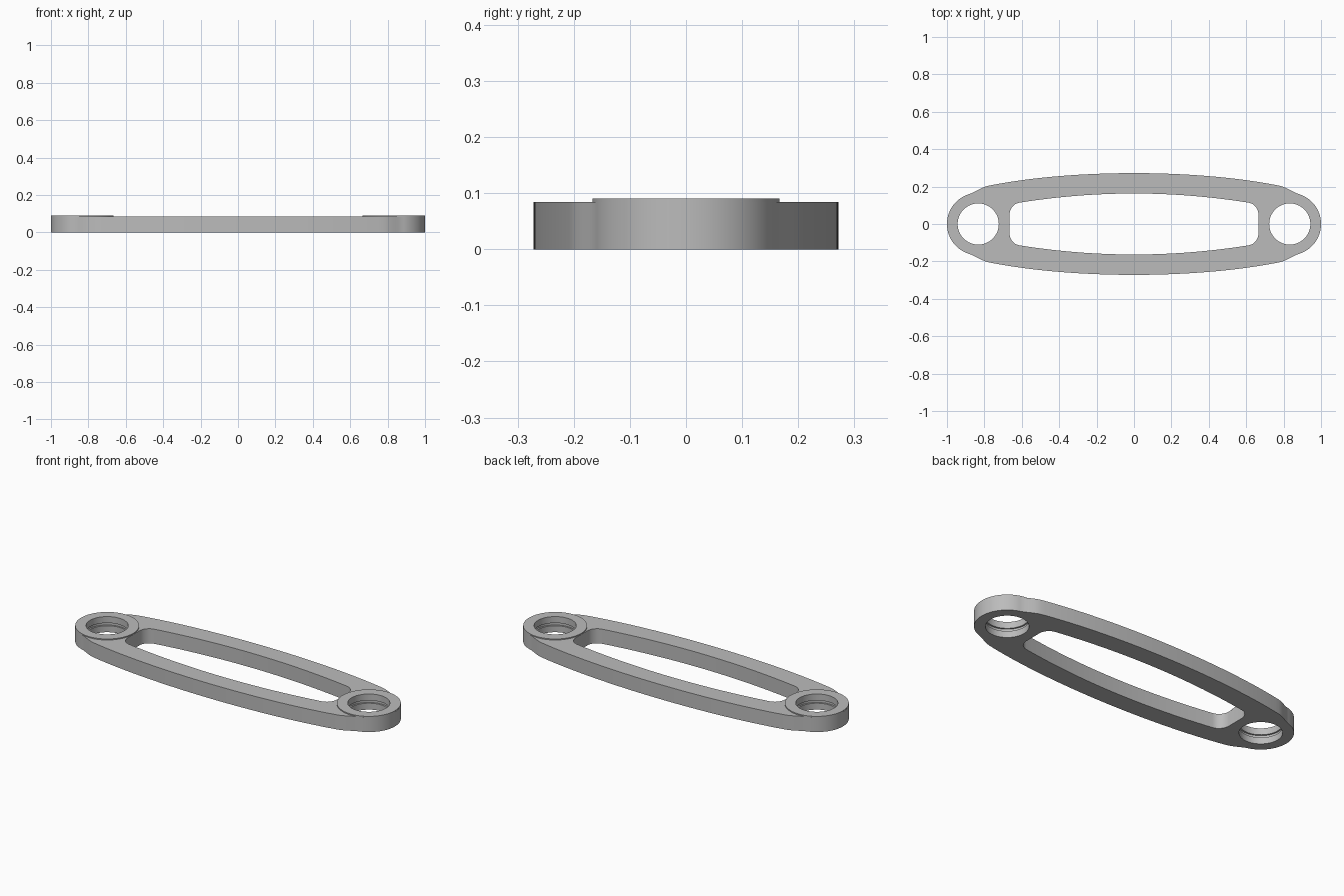
import bpy, bmesh, math

cube = bpy.data.objects.get("Cube")
if cube:
    bpy.data.objects.remove(cube, do_unlink=True)

PLATE_H, BOSS_H = 0.084, 0.09
END_X, END_R, HOLE_R, GROOVE_R = 0.833, 0.167, 0.11, 0.119

grey = bpy.data.materials.new("plain grey")
grey.use_nodes = True
colour = (0.5, 0.5, 0.5, 1)
grey.diffuse_color = colour
grey.node_tree.nodes["Principled BSDF"].inputs["Base Color"].default_value = colour


def prism(name, outline, z0, z1):
    """Extrude a closed outline between two heights."""
    bm = bmesh.new()
    base = bm.faces.new([bm.verts.new((x, y, z0)) for x, y in outline])
    top = bmesh.ops.extrude_face_region(bm, geom=[base])["geom"]
    verts = [v for v in top if isinstance(v, bmesh.types.BMVert)]
    bmesh.ops.translate(bm, verts=verts, vec=(0, 0, z1 - z0))
    bmesh.ops.recalc_face_normals(bm, faces=bm.faces)
    mesh = bpy.data.meshes.new(name)
    bm.to_mesh(mesh)
    bm.free()
    mesh.materials.append(grey)
    obj = bpy.data.objects.new(name, mesh)
    bpy.context.collection.objects.link(obj)
    return obj


def arc(cx, cy, r, start, end, n):
    angles = [math.radians(start + (end - start) * i / n) for i in range(n + 1)]
    return [(cx + r * math.cos(a), cy + r * math.sin(a)) for a in angles]


def circle(cx, r):
    return arc(cx, 0, r, 0, 360, 96)[:-1]


def four_way(quarter):
    """Mirror a quarter outline, running from the +x axis to the +y axis."""
    half = quarter + [(-x, y) for x, y in quarter[-2::-1]]
    return half + [(x, -y) for x, y in half[-2:0:-1]]


def blend(p0, p1, p2, p3, n):
    """Cubic transition between two tangent directions."""
    out = []
    for i in range(1, n):
        t = i / n
        w = ((1 - t) ** 3, 3 * t * (1 - t) ** 2, 3 * t * t * (1 - t), t ** 3)
        out.append(tuple(sum(k * p[a] for k, p in zip(w, (p0, p1, p2, p3)))
                         for a in (0, 1)))
    return out


def combine(target, tool, operation):
    mod = target.modifiers.new(operation.lower(), "BOOLEAN")
    mod.operation, mod.object, mod.solver = operation, tool, "EXACT"
    bpy.context.view_layer.objects.active = target
    bpy.ops.object.modifier_apply(modifier=mod.name)
    bpy.data.objects.remove(tool, do_unlink=True)


# Outer outline: round end, slight neck, long shallow bow
def bow(x):
    return 0.272 * math.sqrt(1 - (x / 1.18) ** 2)


end = arc(END_X, 0, END_R, 0, 74, 24)
side = [(0.78 * (1 - i / 30), bow(0.78 * (1 - i / 30))) for i in range(31)]
neck = blend(end[-1], (0.852, 0.169), (0.82, 0.194), side[0], 8)
link = prism("link_plate", four_way(end + neck + side), 0, PLATE_H)

# Raised round bosses at both ends
for s in (-1, 1):
    combine(link, prism("boss", circle(s * END_X, END_R - 0.0003), 0.04, BOSS_H), "UNION")

# Long central opening with rounded corners
corner = arc(0.602, 0.052, 0.063, 0, 82, 12)
x0, y0 = corner[-1]
inner = [(x0 * (1 - i / 24), 0.163 - (0.163 - y0) * (1 - i / 24) ** 2) for i in range(1, 25)]
opening = four_way([(0.665, 0)] + corner + inner)
combine(link, prism("opening_cutter", opening, -0.1, 0.2), "DIFFERENCE")

# Pin holes, each with a retaining groove
for s in (-1, 1):
    combine(link, prism("hole_cutter", circle(s * END_X, HOLE_R), -0.1, 0.2), "DIFFERENCE")
    combine(link, prism("groove_cutter", circle(s * END_X, GROOVE_R), 0.037, 0.053), "DIFFERENCE")

bpy.ops.object.select_all(action="DESELECT")
link.select_set(True)
bpy.context.view_layer.objects.active = link
bpy.ops.object.shade_smooth_by_angle(angle=math.radians(30))
